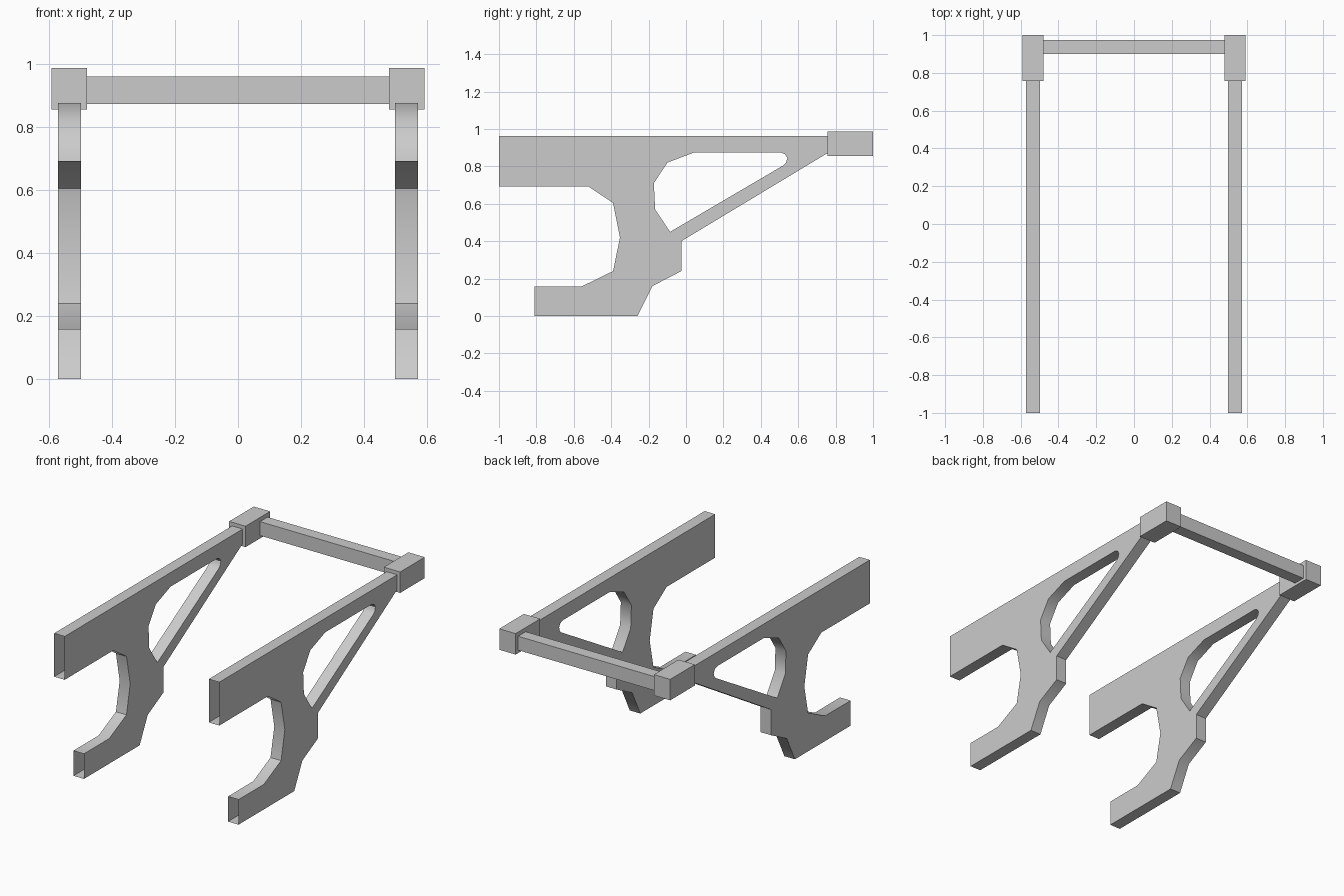
import bpy, bmesh
from math import radians

if "Cube" in bpy.data.objects:
    bpy.data.objects.remove(bpy.data.objects["Cube"])

PLATE_X = (0.498, 0.571)

# Side plate outline and cut-out as (y, z)
OUTLINE = [(-1, 0.963), (0.76, 0.963), (0.76, 0.873), (-0.025, 0.40),
           (-0.025, 0.24), (-0.18, 0.16), (-0.26, 0), (-0.81, 0),
           (-0.81, 0.157), (-0.56, 0.157), (-0.39, 0.24), (-0.353, 0.42),
           (-0.39, 0.605), (-0.52, 0.692), (-1, 0.692)]
WINDOW = [(-0.085, 0.45), (-0.165, 0.57), (-0.172, 0.71), (-0.10, 0.82),
          (0.045, 0.875), (0.505, 0.875), (0.53, 0.865), (0.542, 0.845),
          (0.535, 0.82), (0.52, 0.805)]
OPEN_ENDS = (-1, -0.81, 0.76)   # uncapped tube ends


def finish(name, bm, mirrored):
    bmesh.ops.recalc_face_normals(bm, faces=bm.faces[:])
    mesh = bpy.data.meshes.new(name)
    bm.to_mesh(mesh)
    bm.free()
    obj = bpy.data.objects.new(name, mesh)
    bpy.context.collection.objects.link(obj)
    if mirrored:
        obj.modifiers.new("Mirror", 'MIRROR')
    return obj


def box(name, lo, hi, mirrored=False):
    bm = bmesh.new()
    bmesh.ops.create_cube(bm, size=1)
    for v in bm.verts:
        v.co = [(a + b) / 2 + c * (b - a) for a, b, c in zip(lo, hi, v.co)]
    return finish(name, bm, mirrored)


def hollow_plate(name):
    bm = bmesh.new()
    sides = ([], [])
    for loop in (OUTLINE, WINDOW):
        rings = [[bm.verts.new((x, y, z)) for y, z in loop] for x in PLATE_X]
        n = len(loop)
        for i in range(n):
            j = (i + 1) % n
            for ring, edges in zip(rings, sides):
                edges.append(bm.edges.new((ring[i], ring[j])))
            if loop[i][0] == loop[j][0] and loop[i][0] in OPEN_ENDS:
                continue
            bm.faces.new((rings[0][i], rings[0][j], rings[1][j], rings[1][i]))
    for edges in sides:
        bmesh.ops.triangle_fill(bm, edges=edges, use_beauty=True, normal=(1, 0, 0))
    return finish(name, bm, True)


# Pair of side plates, smooth around the curved cut-outs
plate = hollow_plate("side_plates")
bpy.context.view_layer.objects.active = plate
plate.select_set(True)
bpy.ops.object.shade_smooth_by_angle(angle=radians(40))

# Corner blocks and the cross bar joining them
box("corner_blocks", (0.478, 0.757, 0.855), (0.591, 1.0, 0.986), True)
box("cross_bar", (-0.478, 0.90, 0.873), (0.478, 0.975, 0.96))
